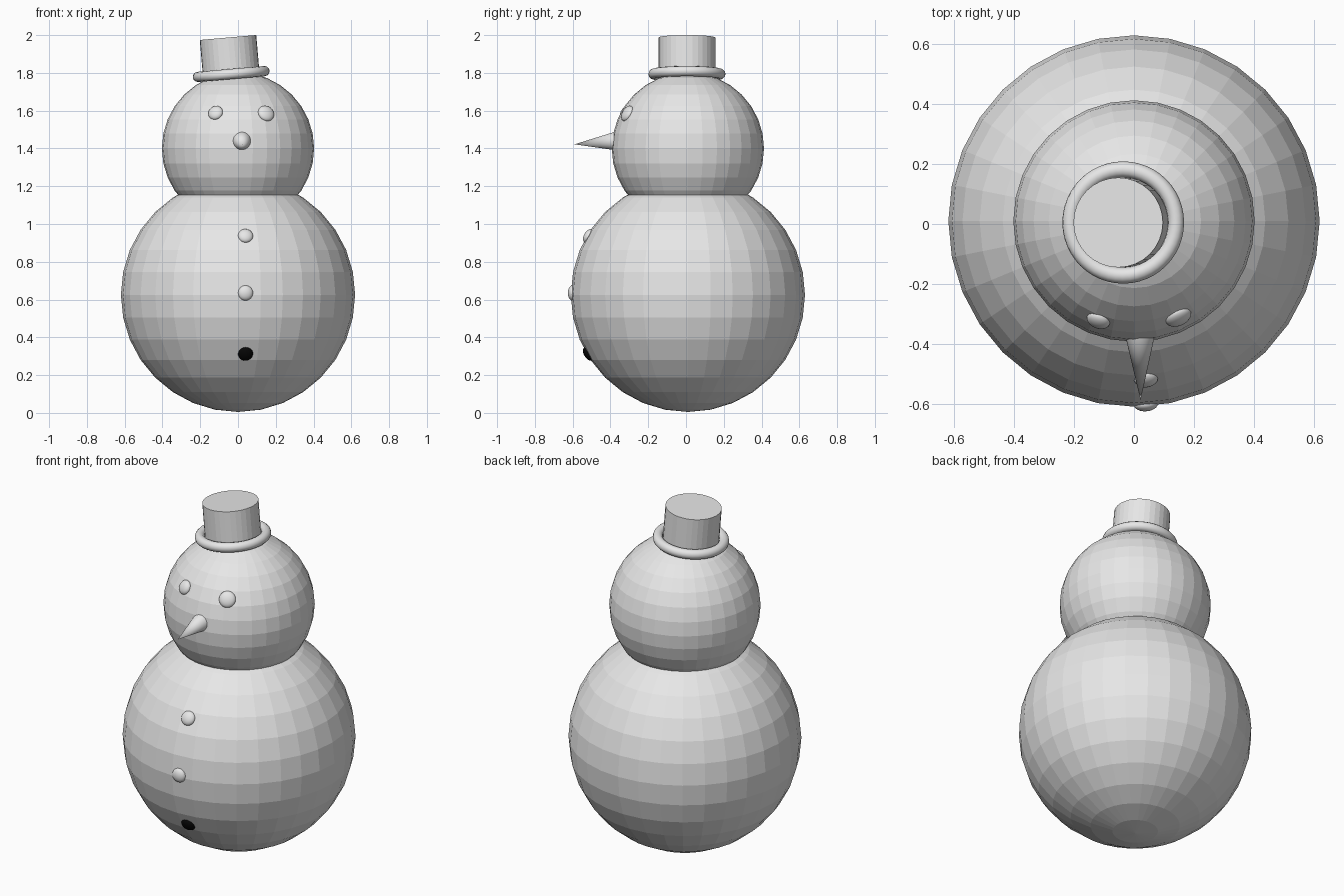
import bpy
from math import radians, sin, cos
from mathutils import Vector

cube = bpy.data.objects.get("Cube")
if cube:
    bpy.data.objects.remove(cube, do_unlink=True)


def material(name, value):
    mat = bpy.data.materials.new(name)
    mat.use_nodes = True
    colour = (value, value, value, 1)
    mat.diffuse_color = colour
    mat.node_tree.nodes["Principled BSDF"].inputs["Base Color"].default_value = colour
    return mat


snow = material("snow_grey", 0.8)
coal = material("coal_black", 0.002)


def finish(name, mat, smooth=False):
    obj = bpy.context.object
    obj.name = name
    obj.data.materials.append(mat)
    if smooth:
        bpy.ops.object.shade_smooth_by_angle(angle=radians(40))
    return obj


def ball(name, centre, radius):
    bpy.ops.mesh.primitive_uv_sphere_add(segments=32, ring_count=16, radius=radius, location=centre)
    return finish(name, snow)


def pebble(name, centre, radius, x, z, mat=snow, size=0.04, thickness=0.023):
    """Flattened ball seated on the front of a larger ball."""
    dx, dz = x - centre.x, z - centre.z
    normal = Vector((dx, -(radius**2 - dx**2 - dz**2) ** 0.5, dz)).normalized()
    bpy.ops.mesh.primitive_uv_sphere_add(segments=24, ring_count=12, radius=1,
                                         location=centre + normal * radius * 0.99)
    obj = finish(name, mat, True)
    obj.scale = (size, size, thickness)
    obj.rotation_euler = normal.to_track_quat('Z', 'Y').to_euler()


# Snowballs
BODY, BODY_R = Vector((0, 0.01, 0.625)), 0.62
HEAD, HEAD_R = Vector((0, 0.01, 1.4)), 0.403
ball("body", BODY, BODY_R)
ball("head", HEAD, HEAD_R)

# Eyes and buttons
pebble("right_eye", HEAD, HEAD_R, -0.12, 1.59)
pebble("left_eye", HEAD, HEAD_R, 0.15, 1.587, size=0.045)
pebble("top_button", BODY, BODY_R, 0.04, 0.94)
pebble("middle_button", BODY, BODY_R, 0.04, 0.635)
pebble("bottom_button", BODY, BODY_R, 0.04, 0.31, coal)

# Nose
base, tip = Vector((0.02, -0.36, 1.44)), Vector((0.022, -0.59, 1.422))
bpy.ops.mesh.primitive_cone_add(vertices=32, radius1=0.052, radius2=0, depth=(tip - base).length,
                                location=(base + tip) / 2,
                                rotation=(tip - base).to_track_quat('Z', 'Y').to_euler())
finish("nose", snow, True)

# Tilted hat
TILT = radians(-5)
axis = Vector((sin(TILT), 0, cos(TILT)))
brim = Vector((-0.036, 0.005, 1.794))
bpy.ops.mesh.primitive_torus_add(major_segments=48, minor_segments=12, major_radius=0.177,
                                 minor_radius=0.027, location=brim, rotation=(0, TILT, 0))
finish("hat_brim", snow, True)
bpy.ops.mesh.primitive_cylinder_add(vertices=32, radius=0.15, depth=0.25,
                                    location=brim + axis * 0.069, rotation=(0, TILT, 0))
finish("hat_crown", snow)
